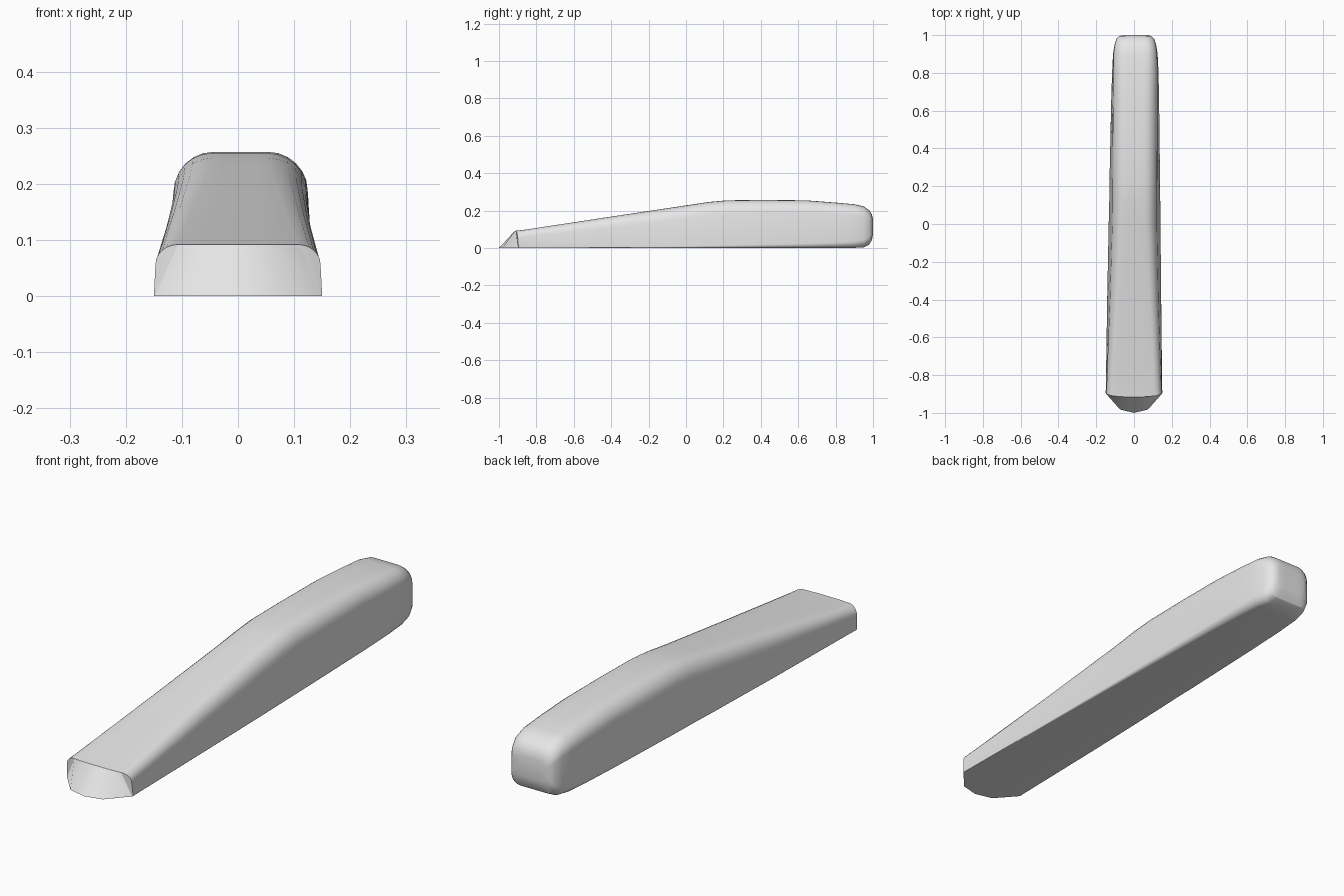
import bpy
import bmesh
from math import sin, cos, pi

cube = bpy.data.objects.get("Cube")
if cube:
    bpy.data.objects.remove(cube, do_unlink=True)

# Single plain grey
grey = bpy.data.materials.new("plain grey")
grey.use_nodes = True
colour = (0.8, 0.8, 0.8, 1)
grey.diffuse_color = colour
grey.node_tree.nodes["Principled BSDF"].inputs["Base Color"].default_value = colour

# y, centre x, bottom half width, shoulder half width, bottom z, top z,
# shoulder round (x, z), bottom round
STATIONS = [
    (-0.90, 0.000, 0.150, 0.147, 0.000, 0.092, 0.040, 0.035, 0.001),
    (-0.86, 0.000, 0.149, 0.145, 0.000, 0.098, 0.040, 0.037, 0.001),
    (-0.40, 0.001, 0.143, 0.130, 0.000, 0.168, 0.052, 0.060, 0.004),
    (0.00, 0.003, 0.137, 0.120, 0.000, 0.228, 0.065, 0.072, 0.009),
    (0.12, 0.004, 0.135, 0.119, 0.000, 0.246, 0.068, 0.072, 0.012),
    (0.22, 0.004, 0.134, 0.119, 0.000, 0.255, 0.070, 0.070, 0.014),
    (0.40, 0.005, 0.131, 0.119, 0.000, 0.257, 0.070, 0.070, 0.018),
    (0.64, 0.006, 0.127, 0.118, 0.000, 0.255, 0.068, 0.066, 0.024),
    (0.80, 0.007, 0.123, 0.118, 0.000, 0.243, 0.064, 0.062, 0.030),
    (0.90, 0.007, 0.118, 0.116, 0.001, 0.234, 0.060, 0.058, 0.035),
    (0.95, 0.007, 0.110, 0.109, 0.004, 0.223, 0.055, 0.055, 0.040),
    (0.98, 0.007, 0.100, 0.099, 0.019, 0.202, 0.050, 0.050, 0.040),
    (0.994, 0.007, 0.086, 0.086, 0.043, 0.180, 0.040, 0.040, 0.035),
    (1.00, 0.007, 0.066, 0.066, 0.070, 0.155, 0.030, 0.030, 0.030),
]
ARC = 6


def half_curve(width, z, round_x, round_z):
    """Centre line out to the side: a flat part, then a rounded corner."""
    flat = width - round_x
    points = [(0, z), (flat * 0.5, z)]
    for k in range(ARC + 1):
        a = pi / 2 * k / ARC
        points.append((flat + round_x * sin(a), z - round_z * (1 - cos(a))))
    return points


def mirrored(points):
    return [(-x, z) for x, z in reversed(points[1:])] + points


bm = bmesh.new()
rings = []
for i, (y, cx, wb, wt, z0, z1, rx, rz, rb) in enumerate(STATIONS):
    top = mirrored(half_curve(wt, z1, rx, rz))
    bottom = mirrored(half_curve(wb, z0, max(rb, 0.002), -rb))
    rows = []
    for row, base, reach, power, w in ((top, -0.915, 0.015, 4, wt),
                                       (bottom, -1.0, 0.105, 2.5, wb)):
        verts = []
        for x, z in row:
            # The front end is bowed at the foot and straight at the top
            py = base + reach * (abs(x) / w) ** power if i == 0 else y
            verts.append(bm.verts.new((x + cx, py, z)))
        rows.append(verts)
    rings.append(rows)

# Skin between neighbouring sections
for (t0, b0), (t1, b1) in zip(rings, rings[1:]):
    r0, r1 = t0 + b0[::-1], t1 + b1[::-1]
    n = len(r0)
    for j in range(n):
        k = (j + 1) % n
        bm.faces.new((r0[j], r0[k], r1[k], r1[j]))

# End caps, joined in vertical strips
for t, b in (rings[0], rings[-1]):
    for j in range(len(t) - 1):
        bm.faces.new((t[j], t[j + 1], b[j + 1], b[j]))

bmesh.ops.recalc_face_normals(bm, faces=bm.faces)
mesh = bpy.data.meshes.new("tapered_body")
bm.to_mesh(mesh)
bm.free()
body = bpy.data.objects.new("tapered_body", mesh)
bpy.context.collection.objects.link(body)
mesh.materials.append(grey)

bpy.ops.object.select_all(action="DESELECT")
body.select_set(True)
bpy.context.view_layer.objects.active = body
bpy.ops.object.shade_smooth_by_angle(angle=pi / 6)
